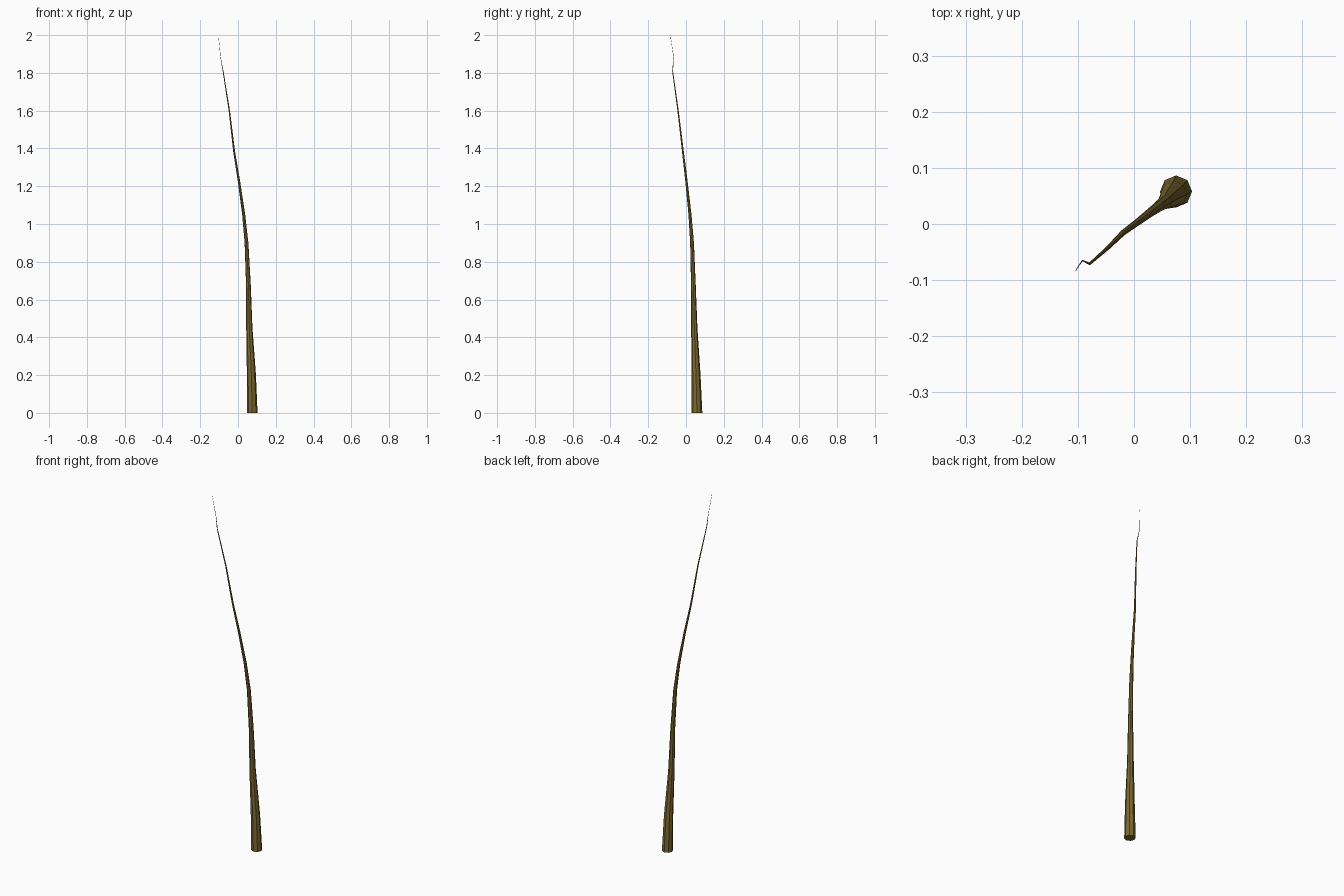
import bpy, bmesh, math

if "Cube" in bpy.data.objects:
    bpy.data.objects.remove(bpy.data.objects["Cube"])

SIDES = 8

# Centre line and radius of the rod: x, y, z, radius
PATH = [
    (0.075, 0.058, 0.00, 0.0285),
    (0.071, 0.053, 0.20, 0.0240),
    (0.060, 0.044, 0.45, 0.0165),
    (0.055, 0.039, 0.68, 0.0125),
    (0.045, 0.032, 0.90, 0.0100),
    (0.030, 0.021, 1.05, 0.0080),
    (0.006, 0.003, 1.22, 0.0062),
    (-0.020, -0.016, 1.38, 0.0050),
    (-0.046, -0.042, 1.60, 0.0035),
    (-0.079, -0.071, 1.81, 0.0022),
    (-0.092, -0.065, 1.88, 0.0010),
    (-0.104, -0.083, 2.00, 0.0006),
]

# Tapered, bent rod swept as stacked rings
bm = bmesh.new()
rings = []
for x, y, z, r in PATH:
    ring = []
    for i in range(SIDES):
        a = 2 * math.pi * i / SIDES
        ring.append(bm.verts.new((x + r * math.cos(a), y + r * math.sin(a), z)))
    rings.append(ring)
for low, high in zip(rings, rings[1:]):
    for i in range(SIDES):
        j = (i + 1) % SIDES
        bm.faces.new((low[i], low[j], high[j], high[i]))

# End caps
bm.faces.new(rings[0][::-1])
bm.faces.new(rings[-1])

mesh = bpy.data.meshes.new("bent_rod")
bm.to_mesh(mesh)
bm.free()
rod = bpy.data.objects.new("bent_rod", mesh)
bpy.context.collection.objects.link(rod)

# Olive brown wood
wood = bpy.data.materials.new("olive_wood")
wood.diffuse_color = (0.2, 0.14, 0.03, 1)
wood.use_nodes = True
wood.node_tree.nodes["Principled BSDF"].inputs["Base Color"].default_value = wood.diffuse_color
mesh.materials.append(wood)
